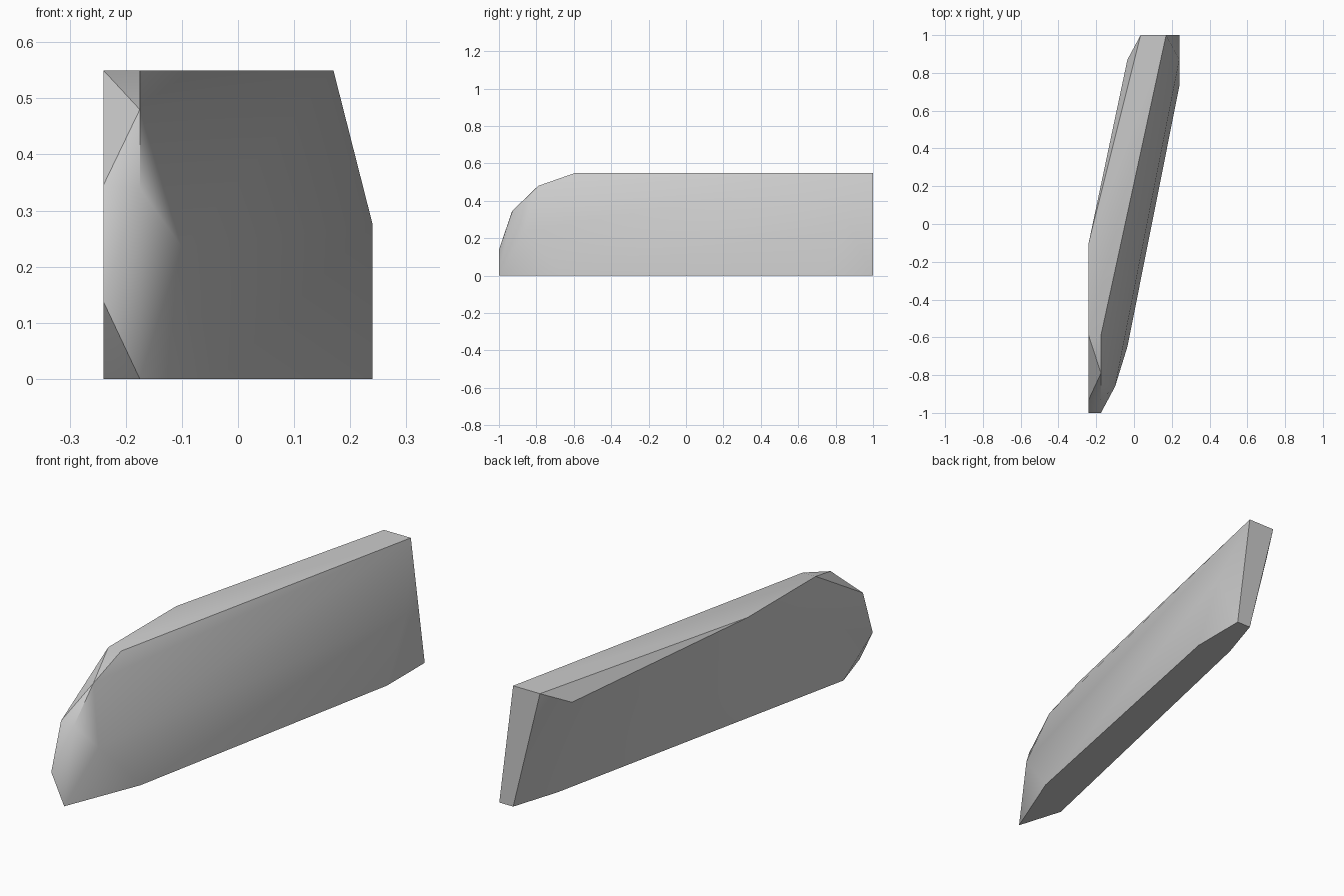
import bpy
import bmesh
import math

cube = bpy.data.objects.get("Cube")
if cube:
    bpy.data.objects.remove(cube, do_unlink=True)


def make_material(name, color):
    mat = bpy.data.materials.new(name)
    mat.use_nodes = True
    mat.diffuse_color = color
    mat.node_tree.nodes["Principled BSDF"].inputs["Base Color"].default_value = color
    return mat


def convex_block(name, points, mat):
    """Wrap a convex shell around the corner points and merge flat faces."""
    bm = bmesh.new()
    for p in points:
        bm.verts.new(p)
    hull = bmesh.ops.convex_hull(bm, input=bm.verts[:])
    loose = {g for g in hull["geom_interior"] + hull["geom_unused"]
             if isinstance(g, bmesh.types.BMVert)}
    bmesh.ops.delete(bm, geom=list(loose), context="VERTS")
    bmesh.ops.dissolve_limit(bm, angle_limit=math.radians(0.5),
                             verts=bm.verts[:], edges=bm.edges[:])
    bmesh.ops.recalc_face_normals(bm, faces=bm.faces[:])
    mesh = bpy.data.meshes.new(name)
    bm.to_mesh(mesh)
    bm.free()
    obj = bpy.data.objects.new(name, mesh)
    bpy.context.collection.objects.link(obj)
    mesh.materials.append(mat)
    bpy.ops.object.select_all(action="DESELECT")
    obj.select_set(True)
    bpy.context.view_layer.objects.active = obj
    bpy.ops.object.shade_smooth_by_angle(angle=math.radians(30))
    return obj


top = 0.55
x_out, x_in = -0.24, -0.175

# Rounded nose: outer and inner profiles as (y, z)
nose_outer = [(-0.59, top), (-0.93, 0.345), (-1, 0.138)]
nose_inner = [(-0.59, top), (-0.79, 0.48), (-0.93, 0.34), (-1, 0)]

# Flat top and base outlines as (x, y)
top_outline = [(x_out, -0.1), (0.035, 1), (0.17, 1)]
base_outline = [(0.17, 1), (0.24, 1), (0.24, 0.73), (-0.035, -0.65),
                (x_out, -0.79), (0.1, 0.78)]

# Points that bulge the two broad sides
side_bulges = [(0.24, 0.87, 0.275), (-0.1, -0.86, 0.235), (-0.035, 0.87, 0.48)]

corners = [(x_out, y, z) for y, z in nose_outer]
corners += [(x_in, y, z) for y, z in nose_inner]
corners += [(x, y, top) for x, y in top_outline]
corners += [(x, y, 0) for x, y in base_outline]
corners += side_bulges

grey = make_material("plain_grey", (0.6, 0.6, 0.6, 1))
convex_block("slanted_slab", corners, grey)
